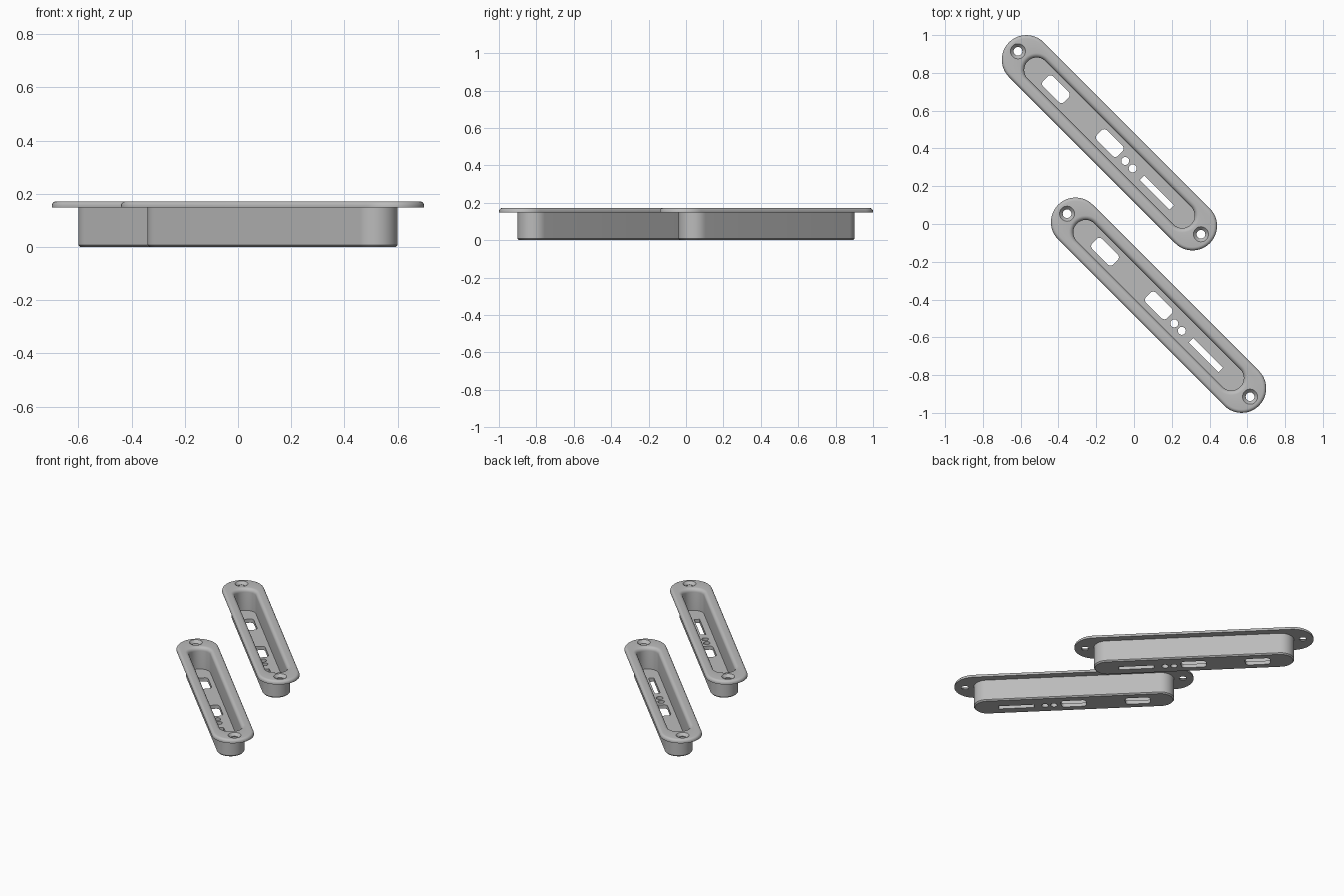
import bpy, bmesh, math

if "Cube" in bpy.data.objects:
    bpy.data.objects.remove(bpy.data.objects["Cube"])

grey = bpy.data.materials.new("grey")
grey.diffuse_color = (0.5, 0.5, 0.5, 1)
grey.use_nodes = True
grey.node_tree.nodes["Principled BSDF"].inputs["Base Color"].default_value = grey.diffuse_color
SEG = 24


def stadium(span, r):
    """Outline with two round ends; span is the distance of each end centre."""
    pts = []
    for side in (1, -1):
        for i in range(SEG + 1):
            a = -math.pi / 2 + math.pi * i / SEG
            pts.append((side * (span + r * math.cos(a)), side * r * math.sin(a)))
    return pts


def rounded_rect(u, v, length, width, r):
    pts = []
    for k, (sx, sy) in enumerate(((1, 1), (-1, 1), (-1, -1), (1, -1))):
        for i in range(7):
            a = math.pi / 2 * (k + i / 6)
            pts.append((u + sx * (length / 2 - r) + r * math.cos(a),
                        v + sy * (width / 2 - r) + r * math.sin(a)))
    return pts


def circle(u, v, r, n=32):
    return [(u + r * math.cos(math.tau * i / n), v + r * math.sin(math.tau * i / n))
            for i in range(n)]


def loft(bm, rings):
    """Skin a stack of (outline, z) rings and cap both ends."""
    loops = [[bm.verts.new((x, y, z)) for x, y in pts] for pts, z in rings]
    n = len(loops[0])
    for a, b in zip(loops, loops[1:]):
        for i in range(n):
            j = (i + 1) % n
            bm.faces.new((a[i], a[j], b[j], b[i]))
    bm.faces.new(loops[0][::-1])
    bm.faces.new(loops[-1])


def make_object(name, bm):
    bmesh.ops.recalc_face_normals(bm, faces=bm.faces)
    mesh = bpy.data.meshes.new(name)
    bm.to_mesh(mesh)
    bm.free()
    mesh.materials.append(grey)
    ob = bpy.data.objects.new(name, mesh)
    bpy.context.collection.objects.link(ob)
    return ob


# Recessed tray: bottom chamfer, wall, flange with rounded rim, filleted pocket
H, UNDER, FLOOR = 0.172, 0.148, 0.025
BODY, FLANGE = 0.545, 0.622
section = [(BODY, 0.077, 0), (BODY, 0.085, 0.008), (BODY, 0.085, UNDER),
           (FLANGE, 0.13, UNDER)]
for i in range(6):
    a = math.pi / 2 * i / 5
    section.append((FLANGE, 0.112 + 0.018 * math.cos(a), H - 0.018 + 0.018 * math.sin(a)))
for i in range(7):
    a = math.pi / 2 * i / 6
    section.append((BODY, 0.09 - 0.024 * math.sin(a), H - 0.024 + 0.024 * math.cos(a)))
section.append((BODY, 0.066, FLOOR))
bm = bmesh.new()
loft(bm, [(stadium(s, r), z) for s, r, z in section])
pull = make_object("recessed_tray_back", bm)

# Cutters: slots and round holes in the floor, countersunk screw holes in the flange
bm = bmesh.new()
floor_holes = [rounded_rect(-0.401, 0, 0.158, 0.075, 0.022),
               rounded_rect(0.002, 0, 0.158, 0.075, 0.022),
               rounded_rect(0.364, -0.009, 0.224, 0.034, 0.002),
               circle(0.127, -0.009, 0.021), circle(0.183, -0.009, 0.021)]
for outline in floor_holes:
    loft(bm, [(outline, -0.05), (outline, 0.06)])
for u in (-0.685, 0.685):
    loft(bm, [(circle(u, 0, 0.023), 0.1), (circle(u, 0, 0.023), 0.154),
              (circle(u, 0, 0.04), H), (circle(u, 0, 0.04), 0.2)])
cutter = make_object("hole_cutter", bm)
cutter.hide_render = True

mod = pull.modifiers.new("holes", 'BOOLEAN')
mod.object = cutter
mod.operation = 'DIFFERENCE'
mod.solver = 'EXACT'
bpy.context.view_layer.objects.active = pull
pull.select_set(True)
bpy.ops.object.modifier_apply(modifier=mod.name)
bpy.data.objects.remove(cutter)
bpy.ops.object.shade_smooth_by_angle(angle=math.radians(30))

# Place the two identical trays diagonally
front = pull.copy()
front.name = "recessed_tray_front"
bpy.context.collection.objects.link(front)
for ob, x, y in ((pull, -0.13, 0.43), (front, 0.13, -0.43)):
    ob.location = (x, y, 0)
    ob.rotation_euler = (0, 0, -math.pi / 4)
